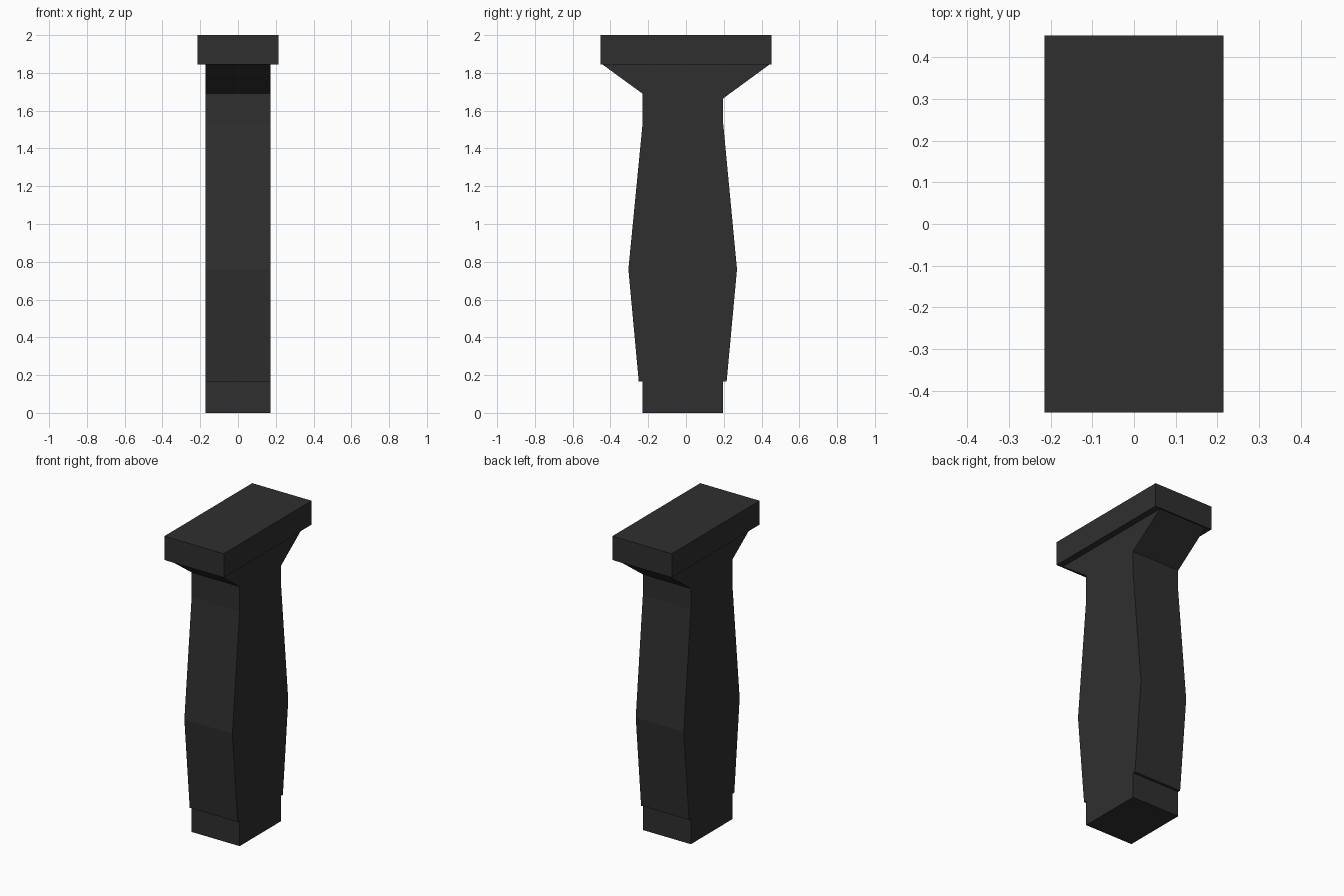
import bpy, bmesh

if "Cube" in bpy.data.objects:
    bpy.data.objects.remove(bpy.data.objects["Cube"])

mat = bpy.data.materials.new("matte black")
mat.diffuse_color = (0.028, 0.028, 0.028, 1)
mat.use_nodes = True
mat.node_tree.nodes["Principled BSDF"].inputs["Base Color"].default_value = mat.diffuse_color


def extrude_profile(name, points, half_width):
    """Extrude a closed (y, z) outline symmetrically along x."""
    bm = bmesh.new()
    face = bm.faces.new([bm.verts.new((-half_width, y, z)) for y, z in points])
    ext = bmesh.ops.extrude_face_region(bm, geom=[face], use_keep_orig=True)
    moved = [g for g in ext["geom"] if isinstance(g, bmesh.types.BMVert)]
    bmesh.ops.translate(bm, verts=moved, vec=(2 * half_width, 0, 0))
    bmesh.ops.recalc_face_normals(bm, faces=bm.faces)
    mesh = bpy.data.meshes.new(name)
    bm.to_mesh(mesh)
    bm.free()
    mesh.materials.append(mat)
    obj = bpy.data.objects.new(name, mesh)
    bpy.context.collection.objects.link(obj)
    return obj


# Grip: stepped foot, swollen palm, narrow neck and flared head
front = [(-0.23, 0), (-0.23, 0.165), (-0.25, 0.165), (-0.305, 0.76),
         (-0.23, 1.53), (-0.23, 1.69), (-0.443, 1.845)]
back = [(0.197, 0), (0.197, 0.165), (0.215, 0.165), (0.27, 0.76),
        (0.197, 1.53), (0.197, 1.665), (0.443, 1.845)]
extrude_profile("grip", front + back[::-1], 0.173)

# Mounting plate on top
extrude_profile("mounting_plate",
                [(-0.452, 1.845), (0.452, 1.845), (0.452, 2), (-0.452, 2)], 0.214)
